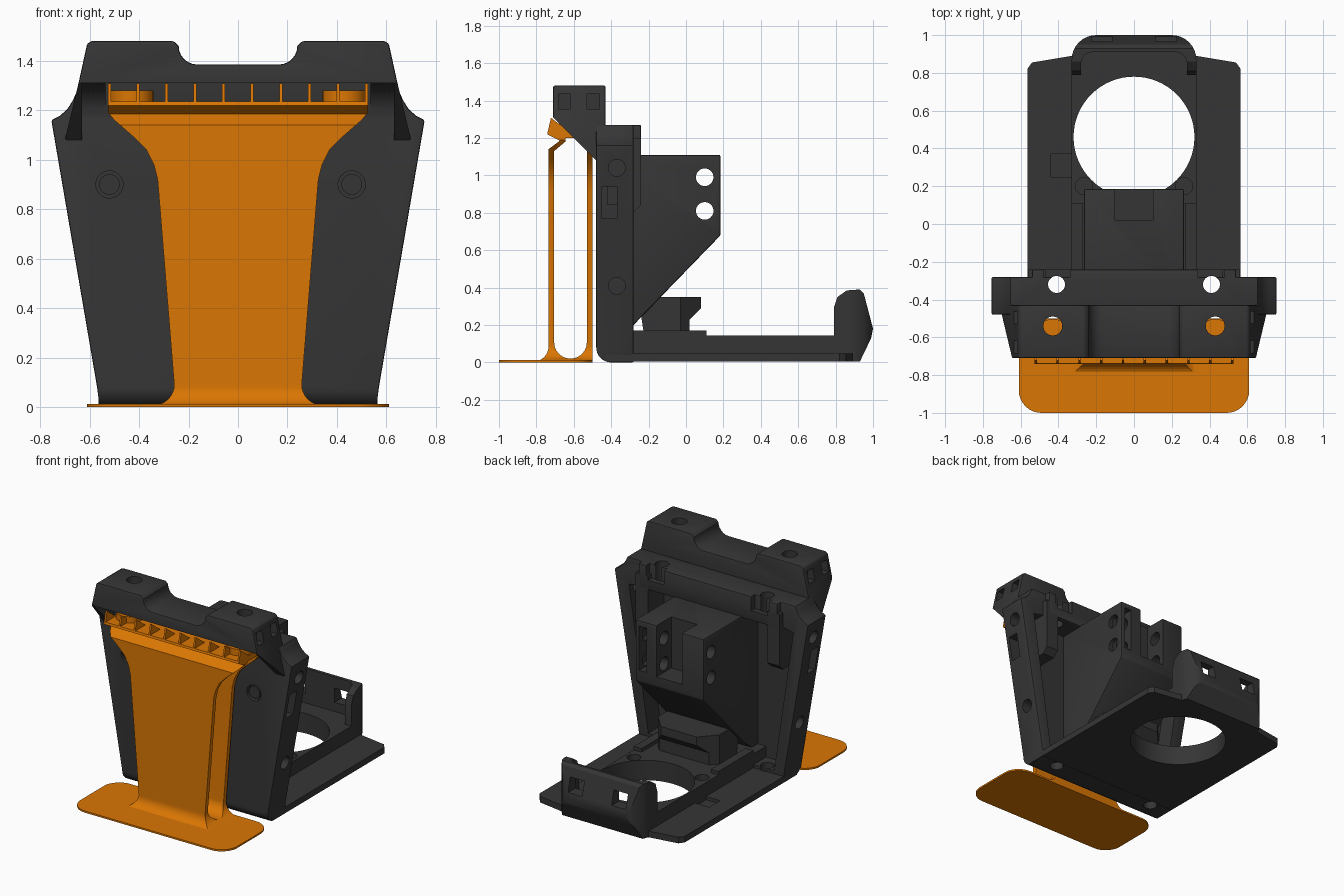
import bpy, bmesh, math

if "Cube" in bpy.data.objects:
    bpy.data.objects.remove(bpy.data.objects["Cube"])


def material(name, rgb):
    m = bpy.data.materials.new(name)
    m.diffuse_color = (*rgb, 1)
    m.use_nodes = True
    m.node_tree.nodes["Principled BSDF"].inputs["Base Color"].default_value = m.diffuse_color
    return m


DARK = material("charcoal plastic", (0.036, 0.036, 0.036))
ORANGE = material("orange plastic", (0.70, 0.18, 0.001))


def prism(name, pts, axis, lo, hi, mat=DARK, bevel=0):
    """Extrude a 2D outline along an axis: x -> (y,z), y -> (x,z), z -> (x,y)."""
    def at(p, t):
        return {'x': (t, p[0], p[1]), 'y': (p[0], t, p[1]), 'z': (p[0], p[1], t)}[axis]
    bm = bmesh.new()
    a = [bm.verts.new(at(p, lo)) for p in pts]
    b = [bm.verts.new(at(p, hi)) for p in pts]
    n = len(pts)
    bm.faces.new(a)
    bm.faces.new(b[::-1])
    for i in range(n):
        bm.faces.new((a[i], b[i], b[(i + 1) % n], a[(i + 1) % n]))
    bmesh.ops.recalc_face_normals(bm, faces=bm.faces)
    me = bpy.data.meshes.new(name)
    bm.to_mesh(me)
    bm.free()
    me.materials.append(mat)
    ob = bpy.data.objects.new(name, me)
    bpy.context.collection.objects.link(ob)
    if bevel:
        m = ob.modifiers.new("bevel", 'BEVEL')
        m.width, m.segments, m.angle_limit = bevel, 2, math.radians(40)
        apply(ob, m)
    return ob


def apply(ob, mod):
    bpy.context.view_layer.objects.active = ob
    bpy.ops.object.modifier_apply(modifier=mod.name)


def boolean(ob, tool, op='DIFFERENCE'):
    m = ob.modifiers.new("bool", 'BOOLEAN')
    m.operation, m.object, m.solver = op, tool, 'EXACT'
    apply(ob, m)
    bpy.data.objects.remove(tool)


def box(name, x0, x1, y0, y1, z0, z1, mat=DARK, bevel=0):
    return prism(name, [(x0, y0), (x1, y0), (x1, y1), (x0, y1)], 'z', z0, z1, mat, bevel)


def arc(cx, cy, r, a0, a1, n=8):
    return [(cx + r * math.cos(math.radians(a0 + (a1 - a0) * i / n)),
             cy + r * math.sin(math.radians(a0 + (a1 - a0) * i / n))) for i in range(n + 1)]


def disc(cx, cy, r, n=32):
    return arc(cx, cy, r, 0, 360 * (n - 1) / n, n - 1)


def mirror(half):
    """Close an outline given its +x half, bottom to top."""
    return half + [(-x, y) for x, y in reversed(half)]


def cut_box(ob, *dims):
    boolean(ob, box("cutter", *dims, ob.data.materials[0]))


def cut_hole(ob, c, r, axis, lo, hi):
    boolean(ob, prism("cutter", disc(c[0], c[1], r), axis, lo, hi, ob.data.materials[0]))


def rounded(x, y0, y1, r):
    return (arc(x - r, y0 + r, r, -90, 0) + arc(x - r, y1 - r, r, 0, 90)
            + arc(-x + r, y1 - r, r, 90, 180) + arc(-x + r, y0 + r, r, 180, 270))


# Upright: flared shell with concave shoulders, open at the back
body = prism("upright", mirror([(0.56, 0.0), (0.57, 0.08), (0.755, 1.16), (0.72, 1.178),
                                (0.69, 1.205), (0.668, 1.24), (0.655, 1.27)]),
             'y', -0.48, -0.28, bevel=0.008)
boolean(body, prism("cutter", [(-0.5, -0.02), (-0.5, 0.08)] + arc(-0.40, 0.08, 0.08, 180, 270)
                    + [(-0.40, -0.02)], 'x', -1, 1))
boolean(body, prism("cutter", mirror([(0.49, 0.07), (0.64, 1.08), (0.54, 1.1)]), 'y', -0.42, -0.2))
for z in (1.04, 0.41):
    cut_hole(body, (-0.37, z), 0.045, 'x', -1, 1)
for s in (-1, 1):
    cut_box(body, *sorted((s * 0.605, s * 0.9)), -0.45, -0.37, 0.77, 0.94)
    cut_hole(body, (s * 0.41, -0.32), 0.045, 'z', -0.1, 1.4)
for x in (-0.52, 0.46):
    cut_hole(body, (x, 0.90), 0.055, 'y', -0.6, -0.445)
    prism("front_screw", disc(x, 0.90, 0.042), 'y', -0.475, -0.44)

# Rear ledge with vertical screw holes, and cheek ribs under it
ledge = box("rear_ledge", -0.54, 0.54, -0.44, -0.24, 1.10, 1.27, bevel=0.008)
for s in (-1, 1):
    cut_hole(ledge, (s * 0.41, -0.32), 0.045, 'z', 1, 1.4)
    cut_box(ledge, *sorted((s * 0.34, s * 0.48)), -0.38, -0.2, 1.17, 1.3)
    prism("cheek_rib", [(-0.42, 0.80), (-0.28, 0.80), (-0.24, 0.84), (-0.24, 1.2), (-0.42, 1.2)],
          'x', *sorted((s * 0.465, s * 0.56)))

# Hood: notched cap overhanging the front, hollow below between thin cheeks
hood = prism("hood", mirror([(0.70, 1.08), (0.645, 1.31), (0.61, 1.47), (0.59, 1.48), (0.26, 1.48),
                             (0.245, 1.465)] + arc(0.165, 1.46, 0.075, 0, -90, 6)),
             'y', -0.71, -0.43, bevel=0.008)
boolean(hood, prism("cutter", [(-0.8, 1.40), (-0.48, 1.08), (-0.4, 1.0), (-0.8, 1.0)], 'x', -1, 1))
boolean(hood, prism("cutter", [(-0.8, 1.0), (-0.8, 1.31)] + arc(-0.62, 1.17, 0.14, 90, 0)
                    + [(-0.48, 1.0)], 'x', -0.63, 0.63))
cut_box(hood, -0.535, 0.535, -0.66, -0.485, 1.0, 1.31)
for s in (-1, 1):
    cut_hole(hood, (s * 0.43, -0.54), 0.05, 'z', 1.25, 1.6)
    for y in (-0.65, -0.495):
        cut_box(hood, *sorted((s * 0.575, s * 0.8)), y - 0.033, y + 0.033, 1.355, 1.435)

# Floor plate with a raised centre and a large round opening
plate = prism("floor_plate", mirror([(0.565, -0.43), (0.565, 0.82), (0.54, 0.855), (0.33, 0.89),
                                     (0.30, 0.93)]), 'z', 0.005, 0.048)
centre = box("floor_centre", -0.33, 0.33, -0.42, 0.80, 0.03, 0.145)
opening = disc(0, 0.46, 0.32, 64)
for part in (plate, centre):
    boolean(part, prism("cutter", opening, 'z', -0.1, 0.3))
    for s in (-1, 1):
        cut_hole(part, (s * 0.265, 0.20), 0.045, 'z', 0.035, 0.3)
for s in (-1, 1):
    cut_hole(plate, (s * 0.41, -0.32), 0.045, 'z', -0.1, 0.3)
    box("floor_rail", *sorted((s * 0.27, s * 0.33)), -0.28, 0.11, 0.1, 0.17)
cut_box(plate, -0.44, -0.33, 0.25, 0.37, 0.025, 0.2)

# End clip: hollow curved wall with two windows
clip = prism("end_clip", [(0.79, 0.06), (0.79, 0.29), (0.81, 0.35), (0.86, 0.385), (0.93, 0.39),
                          (0.95, 0.37), (1.0, 0.18), (0.99, 0.13), (0.93, 0.005), (0.85, 0.005)],
             'x', -0.33, 0.33)
boolean(clip, prism("tool", rounded(0.33, 0.6, 1.0, 0.13), 'z', -0.1, 0.6), 'INTERSECT')
boolean(clip, prism("cutter", rounded(0.28, 0.5, 0.91, 0.06), 'z', 0.145, 0.6))
for s in (-1, 1):
    cut_box(clip, s * 0.17 - 0.055, s * 0.17 + 0.055, 0.8, 1.2, 0.21, 0.31)
boolean(clip, prism("cutter", opening, 'z', -0.1, 0.3))

# Mounting block with twin posts and cross holes
block = prism("mounting_block", [(-0.44, 0.08), (-0.28, 0.20), (0.185, 0.68), (0.185, 1.11),
                                 (-0.44, 1.11)], 'x', -0.265, 0.265, bevel=0.01)
cut_box(block, -0.10, 0.10, 0.02, 0.3, 0.75, 1.2)
cut_box(block, 0.18, 0.235, 0.03, 0.3, 0.76, 1.07)
for z in (0.99, 0.81):
    cut_hole(block, (0.10, z), 0.047, 'x', -1, 1)

# Floor bracket under the block, with clipped corners
bracket = prism("floor_bracket", [(-0.22, 0.12), (0.02, 0.12), (0.02, 0.23), (0.08, 0.29),
                                  (0.08, 0.35), (-0.16, 0.35), (-0.24, 0.25)], 'x', -0.24, 0.24)
boolean(bracket, prism("tool", mirror([(0.24, -0.3), (0.24, -0.03), (0.13, 0.09)]),
                       'z', 0, 0.5), 'INTERSECT')

# Orange foot
prism("foot", rounded(0.61, -1.0, -0.5, 0.12), 'z', 0.0, 0.012, ORANGE)

# Orange stand: double wall with a U-shaped gap, trimmed to a flared outline
stand = prism("stand", arc(-0.815, 0.085, 0.08, -90, 0) + [
    (-0.735, 1.14), (-0.675, 1.185), (-0.742, 1.22), (-0.738, 1.235), (-0.50, 1.235), (-0.50, 0.005)],
    'x', -0.6, 0.6, ORANGE)
boolean(stand, prism("cutter", arc(-0.6175, 0.1075, 0.0875, 180, 360, 12)
                     + [(-0.53, 1.20), (-0.645, 1.20), (-0.645, 1.18), (-0.705, 1.13)],
                     'x', -1, 1, ORANGE))
outline = mirror([(0.35, 0.0)] + arc(0.34, 0.09, 0.082, -90, -180)
                 + [(0.325, 0.92), (0.34, 0.98), (0.37, 1.04), (0.42, 1.09), (0.50, 1.16),
                    (0.525, 1.19), (0.525, 1.3)])
boolean(stand, prism("tool", outline, 'y', -1, 0, ORANGE), 'INTERSECT')

# Tray dividers and round bosses
for i in range(10):
    x = -0.52 + 0.1155 * i
    prism("tray_divider", [(-0.74, 1.23), (-0.722, 1.308), (-0.63, 1.238), (-0.63, 1.23)],
          'x', x - 0.006, x + 0.006, ORANGE)
for s in (-1, 1):
    prism("tray_boss", disc(s * 0.43, -0.59, 0.088), 'z', 1.23, 1.28, ORANGE)

# Smooth the curved faces, keep hard edges
for ob in bpy.context.scene.objects:
    ob.select_set(True)
bpy.context.view_layer.objects.active = body
bpy.ops.object.shade_smooth_by_angle(angle=math.radians(30))
